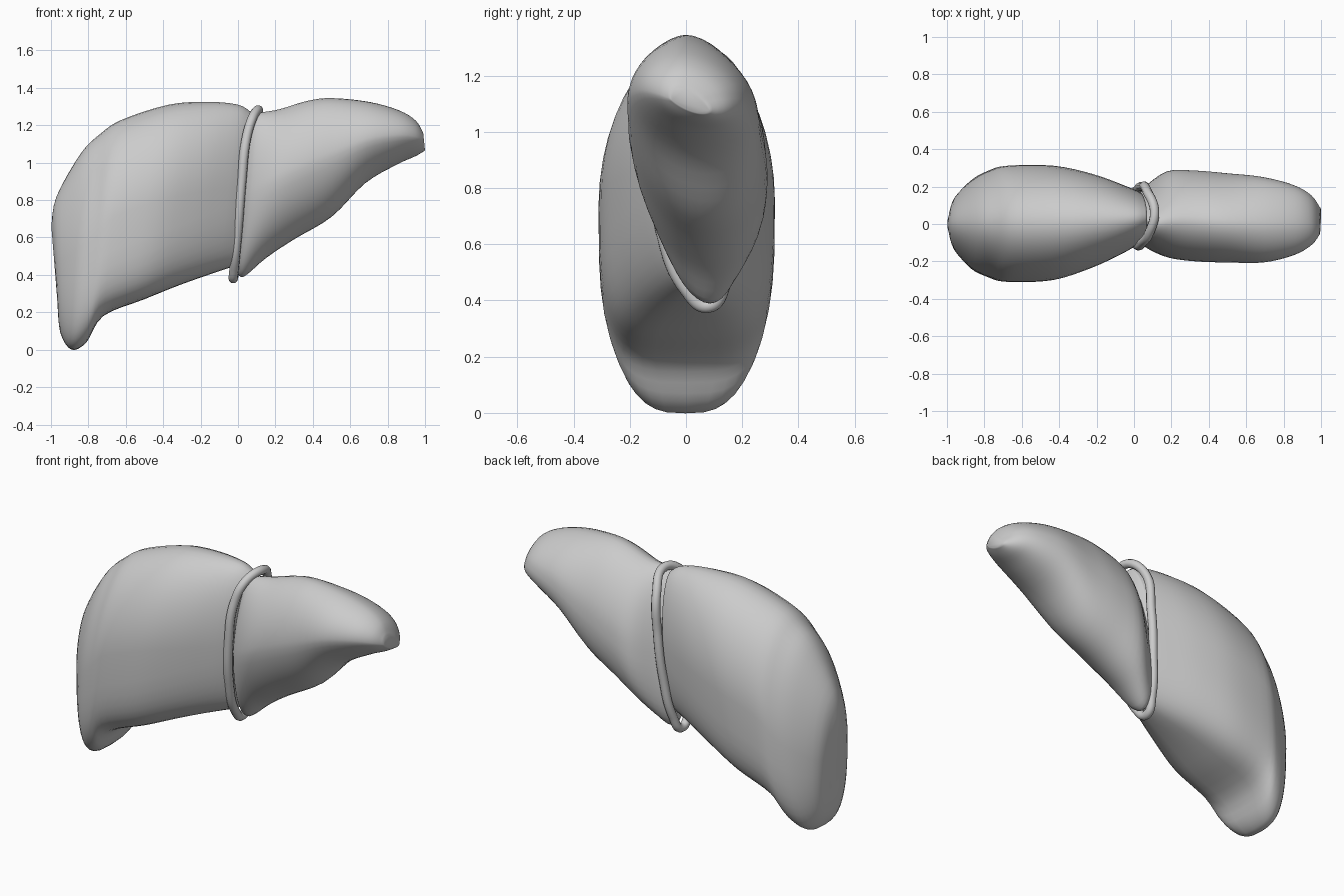
import bpy, bmesh, math
from mathutils import Vector

if "Cube" in bpy.data.objects:
    bpy.data.objects.remove(bpy.data.objects["Cube"])


def spline(rows, steps):
    """Smooth (Catmull-Rom) interpolation between rows of section values."""
    out = []
    for i in range(len(rows) - 1):
        p1, p2 = rows[i], rows[i + 1]
        p0, p3 = rows[max(i - 1, 0)], rows[min(i + 2, len(rows) - 1)]
        for k in range(steps):
            t = k / steps
            out.append([b + 0.5 * t * (c - a + t * (2*a - 5*b + 4*c - d + t * (3*(b - c) + d - a)))
                        for a, b, c, d in zip(p0, p1, p2, p3)])
    return out + [list(rows[-1])]


def power(v, n):
    return math.copysign(abs(v) ** (2 / n), v)


def lobe(name, rows, n_high, tilt_low, tilt_high, sides=44, steps=4):
    """Loft rounded sections: bottom x, z, top x, z, front y, back y, lower squareness."""
    bm = bmesh.new()
    rings = []
    for xb, zb, xt, zt, yf, yb, n_low in spline(rows, steps):
        ring = []
        for j in range(sides):
            a = 2 * math.pi * j / sides
            s, c = math.sin(a), math.cos(a)
            n, tilt = (n_high, tilt_high) if c > 0 else (n_low, tilt_low)
            h = power(c, n)
            f = 0.5 + 0.5 * h
            y = (yf + yb) / 2 - tilt * h + power(s, n) * (yb - yf) / 2
            ring.append(bm.verts.new((xb + (xt - xb) * f, y, zb + (zt - zb) * f)))
        rings.append(ring)
    for r, q in zip(rings, rings[1:]):
        for j in range(sides):
            k = (j + 1) % sides
            bm.faces.new((r[j], r[k], q[k], q[j]))
    bm.faces.new(rings[0])
    bm.faces.new(rings[-1])
    bmesh.ops.recalc_face_normals(bm, faces=bm.faces)
    mesh = bpy.data.meshes.new(name)
    bm.to_mesh(mesh)
    bm.free()
    mesh.shade_smooth()
    ob = bpy.data.objects.new(name, mesh)
    bpy.context.collection.objects.link(ob)
    return ob


# Large lobe, from the outer edge to the band
lobe("large_lobe", [
    (-0.965, 0.25, -0.998, 0.66, -0.05, 0.05, 2.6),
    (-0.95, 0.09, -0.97, 0.82, -0.14, 0.14, 2.8),
    (-0.89, 0.00, -0.84, 1.05, -0.24, 0.235, 2.9),
    (-0.81, 0.04, -0.735, 1.155, -0.285, 0.285, 3.1),
    (-0.72, 0.18, -0.62, 1.23, -0.31, 0.312, 3.7),
    (-0.50, 0.27, -0.37, 1.31, -0.30, 0.312, 3.7),
    (-0.30, 0.35, -0.16, 1.325, -0.235, 0.27, 3.3),
    (-0.10, 0.42, 0.00, 1.31, -0.15, 0.205, 2.7),
    (-0.01, 0.45, 0.07, 1.27, -0.10, 0.17, 2.4),
], 1.9, 0.0, 0.0)

# Small lobe, from the band to the tip
lobe("small_lobe", [
    (-0.01, 0.42, 0.07, 1.24, -0.09, 0.16, 2),
    (0.03, 0.39, 0.11, 1.265, -0.13, 0.19, 2),
    (0.15, 0.49, 0.22, 1.285, -0.18, 0.275, 2),
    (0.30, 0.59, 0.37, 1.33, -0.20, 0.28, 2),
    (0.50, 0.71, 0.50, 1.345, -0.205, 0.265, 2),
    (0.68, 0.89, 0.70, 1.325, -0.205, 0.245, 2),
    (0.85, 0.99, 0.86, 1.28, -0.165, 0.20, 2),
    (0.95, 1.035, 0.95, 1.225, -0.11, 0.14, 2),
    (1.00, 1.065, 0.99, 1.16, -0.05, 0.06, 2),
], 1.75, 0.055, 0.03)

# Ligament band looping between the lobes
path = [(0.11, 0.06, 1.28), (0.08, -0.05, 1.245), (0.045, -0.10, 1.13), (0.02, -0.115, 0.90),
        (0.00, -0.085, 0.65), (-0.02, 0.00, 0.44), (-0.025, 0.08, 0.38), (-0.01, 0.14, 0.47),
        (0.02, 0.185, 0.70), (0.045, 0.20, 0.95), (0.07, 0.175, 1.19)]
curve = bpy.data.curves.new("ligament_band", 'CURVE')
curve.dimensions = '3D'
curve.bevel_depth = 0.025
curve.bevel_resolution = 3
sp = curve.splines.new('BEZIER')
sp.bezier_points.add(len(path) - 1)
for bp, p in zip(sp.bezier_points, path):
    bp.co = Vector(p)
    bp.handle_left_type = bp.handle_right_type = 'AUTO'
sp.use_cyclic_u = True
bpy.context.collection.objects.link(bpy.data.objects.new("ligament_band", curve))
